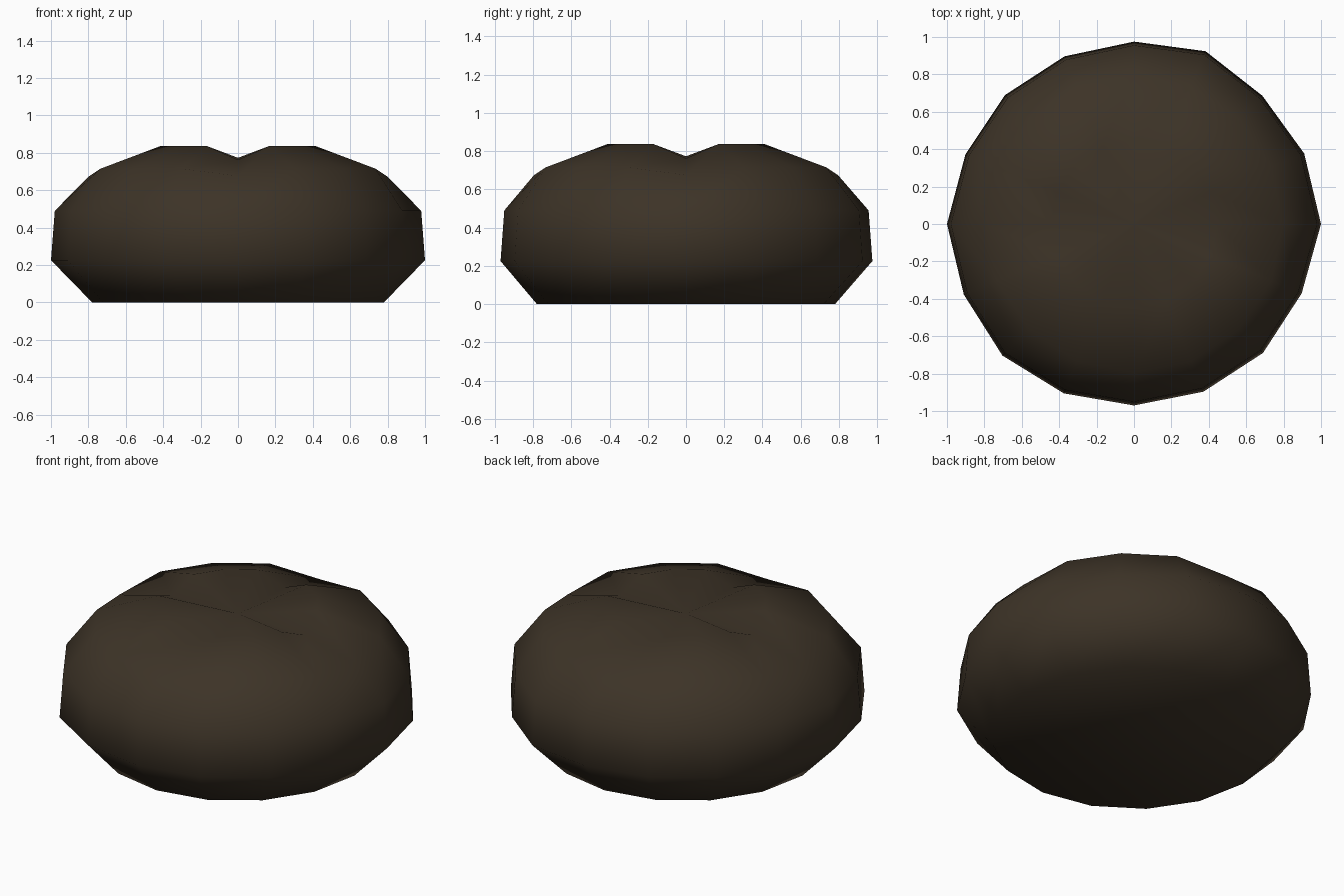
import bpy, bmesh, math

if "Cube" in bpy.data.objects:
    bpy.data.objects.remove(bpy.data.objects["Cube"])

# Single flat colour
crust = bpy.data.materials.new("dark_brown")
crust.diffuse_color = (0.046, 0.033, 0.020, 1)
crust.use_nodes = True
crust.node_tree.nodes["Principled BSDF"].inputs["Base Color"].default_value = crust.diffuse_color

SIDES = 16
# Rings from base to top: radius, height, drop of the cross grooves
PROFILE = [(0.78, 0.0, 0.0), (0.985, 0.225, 0.0), (0.965, 0.49, 0.0),
           (0.795, 0.715, 0.04), (0.445, 0.837, 0.075)]
# Slight unevenness of the outline, one factor per side
WOBBLE = [1.015, 1.0, 0.985, 1.015, 0.99, 0.985, 0.99, 0.99,
          1.015, 1.0, 1.01, 0.995, 0.985, 0.985, 0.99, 0.985]

bm = bmesh.new()
rings = []
for r, z, drop in PROFILE:
    ring = []
    for i in range(SIDES):
        a = 2 * math.pi * i / SIDES
        rr = r * (WOBBLE[i] if 0.9 < r else 1)
        h = z - (drop if i % 4 == 0 else 0)
        ring.append(bm.verts.new((rr * math.cos(a), rr * math.sin(a), h)))
    rings.append(ring)

# Sides, base and dipped top
for low, high in zip(rings, rings[1:]):
    for i in range(SIDES):
        j = (i + 1) % SIDES
        bm.faces.new((low[i], low[j], high[j], high[i]))
bm.faces.new(rings[0][::-1])
centre = bm.verts.new((0, 0, 0.773))
for i in range(SIDES):
    bm.faces.new((rings[-1][i], rings[-1][(i + 1) % SIDES], centre))
for f in bm.faces:
    f.smooth = True
bmesh.ops.recalc_face_normals(bm, faces=bm.faces[:])

mesh = bpy.data.meshes.new("round_bun")
bm.to_mesh(mesh)
bm.free()
mesh.materials.append(crust)
bun = bpy.data.objects.new("round_bun", mesh)
bpy.context.collection.objects.link(bun)
